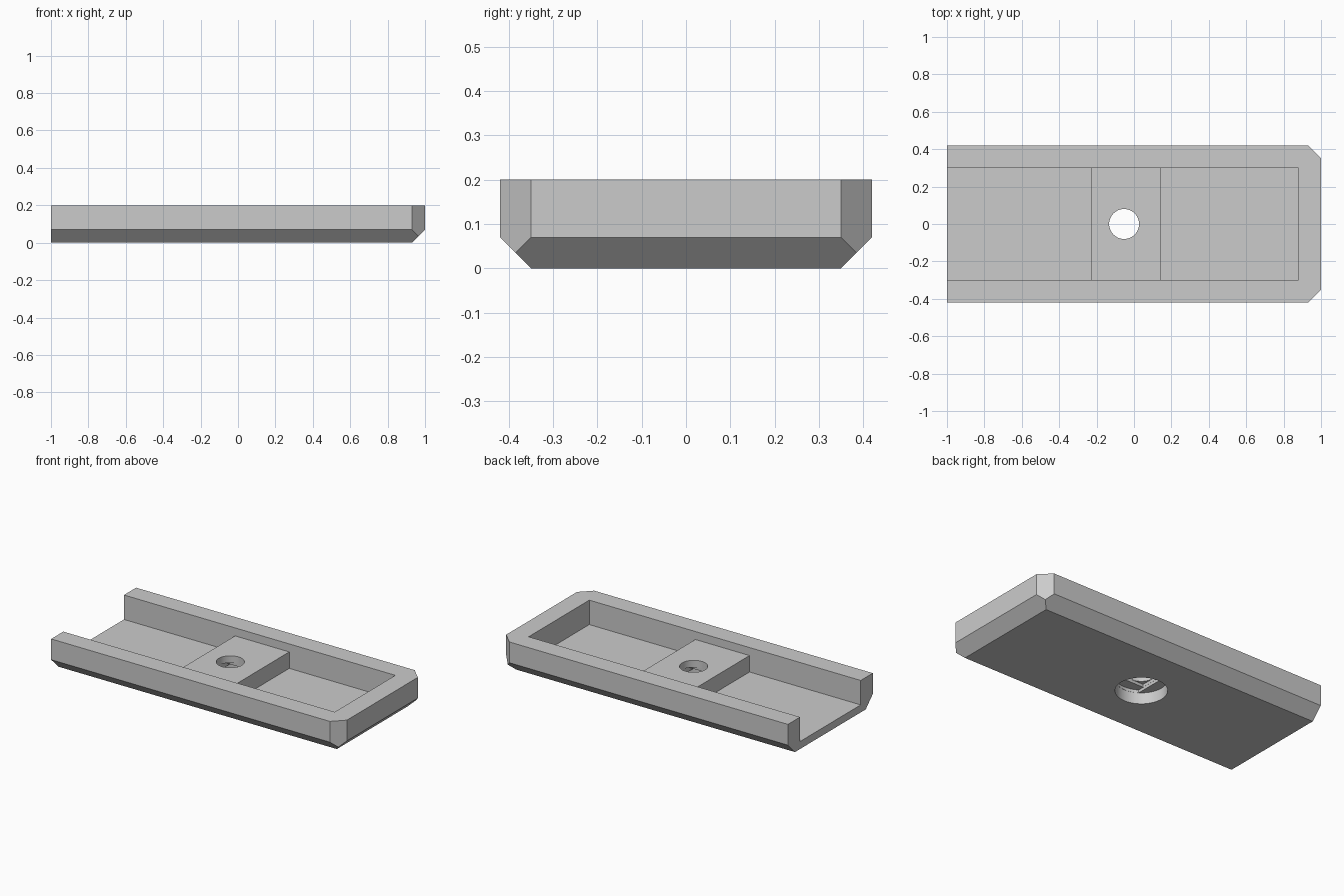
import bpy
import bmesh
from math import cos, sin, pi

cube = bpy.data.objects.get("Cube")
if cube:
    bpy.data.objects.remove(cube, do_unlink=True)

HALF_W, HEIGHT, CHAMFER = 0.42, 0.2, 0.07
INNER_W, FLOOR, PAD_TOP = 0.3, 0.047, 0.15
HOLE_X, HOLE_R, BORE_R = -0.053, 0.08, 0.146

grey = bpy.data.materials.new("plain grey")
grey.use_nodes = True
grey.diffuse_color = (0.6, 0.6, 0.6, 1)
grey.node_tree.nodes["Principled BSDF"].inputs["Base Color"].default_value = (0.6, 0.6, 0.6, 1)


def add_object(name, bm):
    bmesh.ops.recalc_face_normals(bm, faces=bm.faces)
    mesh = bpy.data.meshes.new(name)
    bm.to_mesh(mesh)
    bm.free()
    mesh.materials.append(grey)
    obj = bpy.data.objects.new(name, mesh)
    bpy.context.collection.objects.link(obj)
    return obj


def prism(name, points, direction):
    """Extrude a closed outline along a direction."""
    bm = bmesh.new()
    face = bm.faces.new([bm.verts.new(p) for p in points])
    result = bmesh.ops.extrude_face_region(bm, geom=[face])
    moved = [v for v in result["geom"] if isinstance(v, bmesh.types.BMVert)]
    bmesh.ops.translate(bm, verts=moved, vec=direction)
    return add_object(name, bm)


def cut(target, cutter):
    """Subtract the cutter and then discard it."""
    mod = target.modifiers.new("cut", 'BOOLEAN')
    mod.operation = 'DIFFERENCE'
    mod.solver = 'EXACT'
    mod.object = cutter
    cutter.hide_render = True
    bpy.context.view_layer.objects.active = target
    bpy.ops.object.modifier_apply(modifier=mod.name)
    bpy.data.objects.remove(cutter, do_unlink=True)


# Outer body: chamfered underside, chamfered corners at the closed end
c, half = CHAMFER, CHAMFER / 2
bm = bmesh.new()
for s in (-1, 1):
    w = s * HALF_W
    outline = [(-1, w, HEIGHT), (-1, w, c), (-1, w - s * c, 0),
               (1 - c, w, HEIGHT), (1 - c, w, c), (1 - c, w - s * c, 0),
               (1, w - s * c, HEIGHT), (1, w - s * c, c),
               (1 - half, w - s * half, half)]
    for p in outline:
        bm.verts.new(p)
bmesh.ops.convex_hull(bm, input=bm.verts)
bmesh.ops.dissolve_limit(bm, angle_limit=0.01, verts=bm.verts, edges=bm.edges)
tray = add_object("tray_body", bm)

# Open channel, leaving a raised screw pad across the middle
channel = [(-1.1, 0.3), (-1.1, FLOOR), (-0.23, FLOOR), (-0.23, PAD_TOP),
           (0.145, PAD_TOP), (0.145, FLOOR), (0.88, FLOOR), (0.88, 0.3)]
cut(tray, prism("channel_cutter", [(x, -INNER_W, z) for x, z in channel],
                (0, 2 * INNER_W, 0)))


# Stepped screw hole: counterbore, slot, square, round hole
def circle(r, n=48):
    return [(r * cos(2 * pi * i / n), r * sin(2 * pi * i / n)) for i in range(n)]


def clamp(v, limit):
    return max(-limit, min(limit, v))


slot_w, sq = HOLE_R + 0.002, HOLE_R + 0.001
slot_end = (BORE_R ** 2 - slot_w ** 2) ** 0.5
slot = [(x, y) for x, y in circle(BORE_R - 0.001) if abs(x) < slot_w]
top = [p for p in slot if p[1] > 0]
bottom = [p for p in slot if p[1] < 0]
slot = ([(slot_w, slot_end)] + top + [(-slot_w, slot_end), (-slot_w, -slot_end)]
        + bottom + [(slot_w, -slot_end)])
square = [(sq, sq), (-sq, sq), (-sq, -sq), (sq, -sq)]
steps = [(circle(BORE_R), 0.07), (slot, 0.088), (square, 0.106), (circle(HOLE_R), 0.25)]
for shape, ceiling in steps:
    cut(tray, prism("hole_cutter", [(HOLE_X + x, y, -0.05) for x, y in shape],
                    (0, 0, ceiling + 0.05)))

# Smooth the round bores, keep every other edge sharp
bpy.ops.object.select_all(action='DESELECT')
tray.select_set(True)
bpy.context.view_layer.objects.active = tray
bpy.ops.object.shade_smooth_by_angle(angle=0.5)
